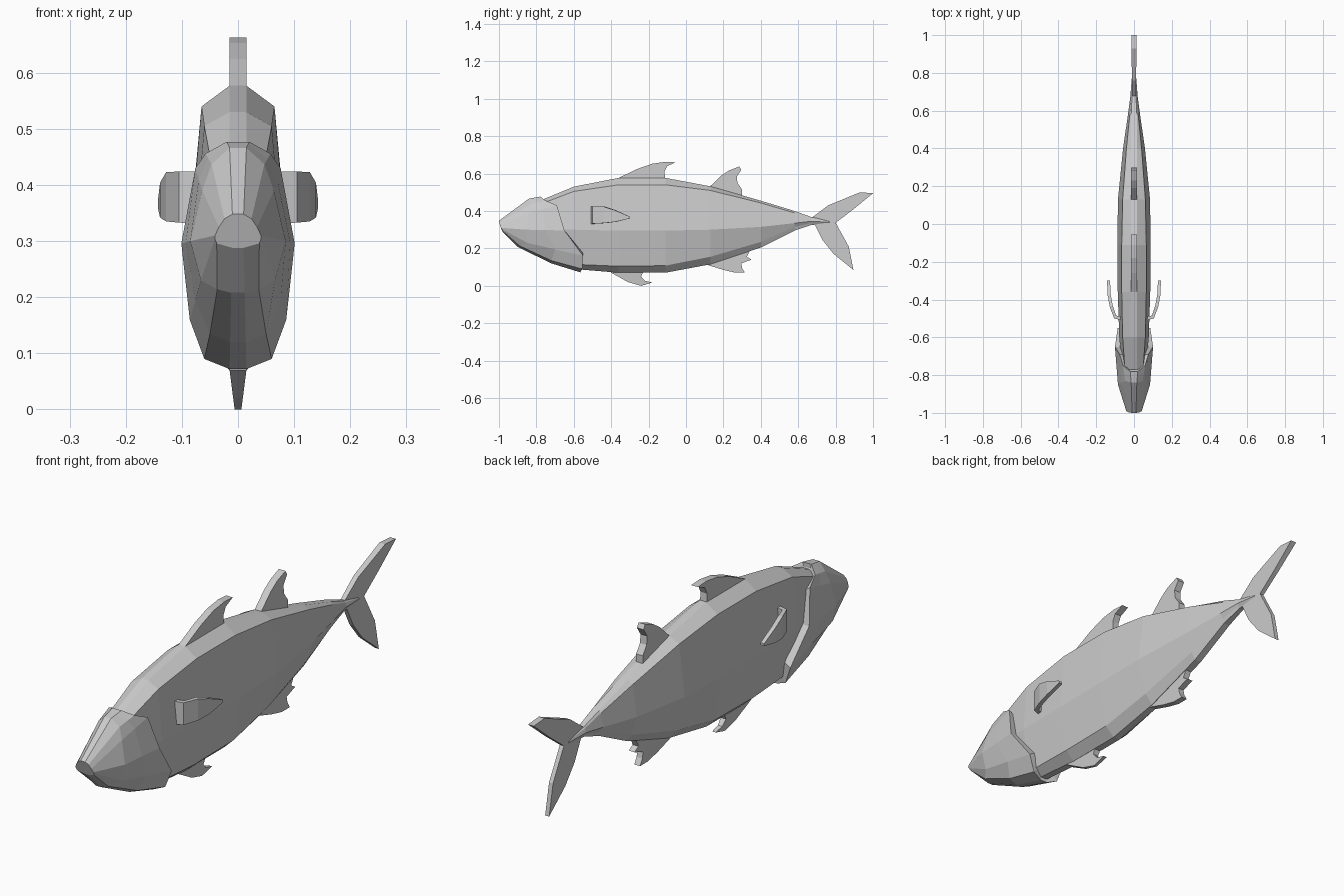
import bpy, bmesh


def finish(name, bm):
    bmesh.ops.recalc_face_normals(bm, faces=bm.faces[:])
    mesh = bpy.data.meshes.new(name)
    bm.to_mesh(mesh)
    bm.free()
    ob = bpy.data.objects.new(name, mesh)
    bpy.context.collection.objects.link(ob)
    return ob


def loft(name, rings):
    """Skin closed rings of equal length and cap both ends."""
    bm = bmesh.new()
    vs = [[bm.verts.new(p) for p in r] for r in rings]
    n = len(vs[0])
    for a, b in zip(vs, vs[1:]):
        for i in range(n):
            j = (i + 1) % n
            bm.faces.new((a[i], a[j], b[j], b[i]))
    bm.faces.new(vs[0][::-1])
    bm.faces.new(vs[-1])
    return finish(name, bm)


def both_sides(half):
    return half + [(-x, y, z) for x, y, z in reversed(half)]


def plate(name, outline, thick=0.015, tip=None, z0=0, z1=1):
    """Flat fin from a (y, z) outline; half thickness goes from thick at z0 to tip at z1."""
    tip = thick if tip is None else tip

    def half(z):
        f = min(1, max(0, (z - z0) / (z1 - z0)))
        return thick + (tip - thick) * f
    return loft(name, [[(s * half(z), y, z) for y, z in outline] for s in (-1, 1)])


# Body: y, ridge z, shoulder x z, middle x z, lower edge x z, keel z
stations = [
    (-0.77, 0.46, 0.048, 0.44, 0.062, 0.31, 0.040, 0.18, 0.16),
    (-0.60, 0.53, 0.060, 0.505, 0.078, 0.30, 0.048, 0.115, 0.09),
    (-0.36, 0.577, 0.065, 0.54, 0.086, 0.295, 0.055, 0.105, 0.07),
    (-0.11, 0.577, 0.065, 0.54, 0.088, 0.295, 0.055, 0.108, 0.07),
    (0.13, 0.532, 0.060, 0.51, 0.085, 0.30, 0.048, 0.155, 0.115),
    (0.40, 0.455, 0.040, 0.443, 0.058, 0.315, 0.032, 0.235, 0.205),
    (0.58, 0.40, 0.022, 0.39, 0.032, 0.335, 0.020, 0.315, 0.295),
    (0.67, 0.368, 0.015, 0.362, 0.020, 0.345, 0.014, 0.335, 0.325),
    (0.77, 0.345, 0.010, 0.343, 0.012, 0.340, 0.010, 0.337, 0.335),
]
loft("body", [both_sides([
    (min(0.015, sx * 0.7), y, rz), (sx, y, sz), (mx, y, mz), (lx, y, lz), (min(0.015, lx * 0.7), y, kz)])
    for y, rz, sx, sz, mx, mz, lx, lz, kz in stations])

# Head with swept gill cover: nose, brow and gill edge, then a recessed rim
nose = [(0.010, -1.0, 0.348), (0.024, -0.998, 0.34), (0.034, -0.995, 0.325), (0.041, -0.99, 0.31),
        (0.041, -0.985, 0.304), (0.038, -0.983, 0.296), (0.010, -0.98, 0.288)]
brow = [(0.015, -0.84, 0.466), (0.047, -0.83, 0.437), (0.064, -0.84, 0.39), (0.085, -0.85, 0.30),
        (0.066, -0.85, 0.23), (0.037, -0.89, 0.214), (0.012, -0.90, 0.208)]
gill = [(0.020, -0.78, 0.477), (0.058, -0.75, 0.456), (0.076, -0.69, 0.43), (0.101, -0.65, 0.296),
        (0.086, -0.55, 0.16), (0.060, -0.555, 0.09), (0.015, -0.565, 0.072)]
jaw = [((a[0] + b[0]) / 2, (a[1] + b[1]) / 2, (a[2] + b[2]) / 2) for a, b in zip(brow, gill)]
jaw[-1] = (0.014, -0.72, 0.12)
jaw[-2] = (0.050, -0.72, 0.135)
rim = [(x * 0.72, y, 0.3 + (z - 0.3) * 0.9) for x, y, z in gill]
loft("head", [both_sides(r) for r in (nose, brow, jaw, gill, rim)])

# Fins along the centre line
plate("front_dorsal_fin", [(-0.36, 0.55), (-0.36, 0.577), (-0.26, 0.625), (-0.18, 0.653), (-0.11, 0.663),
                           (-0.055, 0.66), (-0.10, 0.64), (-0.115, 0.61), (-0.11, 0.55)])
plate("rear_dorsal_fin", [(0.12, 0.51), (0.13, 0.533), (0.19, 0.59), (0.23, 0.617), (0.285, 0.638),
                          (0.295, 0.62), (0.272, 0.585), (0.275, 0.55), (0.30, 0.515), (0.30, 0.46)])
plate("pelvic_fin", [(-0.40, 0.09), (-0.40, 0.07), (-0.31, 0.02), (-0.24, 0.0), (-0.18, 0.017),
                     (-0.22, 0.027), (-0.24, 0.05), (-0.22, 0.09)], 0.006, 0.015, 0, 0.07)
plate("anal_fin", [(0.10, 0.14), (0.11, 0.113), (0.20, 0.085), (0.265, 0.07), (0.315, 0.07), (0.30, 0.095),
                   (0.295, 0.12), (0.35, 0.14), (0.325, 0.155), (0.34, 0.185), (0.33, 0.21)], 0.013)
plate("tail_fin", [(0.66, 0.35), (0.68, 0.37), (0.76, 0.43), (0.93, 0.50), (1.0, 0.495), (0.89, 0.405),
                   (0.80, 0.337), (0.87, 0.21), (0.895, 0.085), (0.79, 0.17), (0.73, 0.245), (0.69, 0.325)],
      0.009, 0.013, 0.35, 0.5)

# Curved pectoral fins: outer x, y, inner x, inner y, top z, bottom z
pectoral = [
    (0.065, -0.51, 0.065, -0.49, 0.424, 0.33),
    (0.105, -0.50, 0.095, -0.485, 0.424, 0.333),
    (0.128, -0.44, 0.113, -0.43, 0.423, 0.335),
    (0.139, -0.38, 0.123, -0.375, 0.404, 0.342),
    (0.143, -0.30, 0.127, -0.30, 0.37, 0.36),
]
for side, s in (("right", 1), ("left", -1)):
    loft(side + "_pectoral_fin", [[(s * ox, oy, t), (s * ix, iy, t), (s * ix, iy, b), (s * ox, oy, b)]
                                  for ox, oy, ix, iy, t, b in pectoral])
